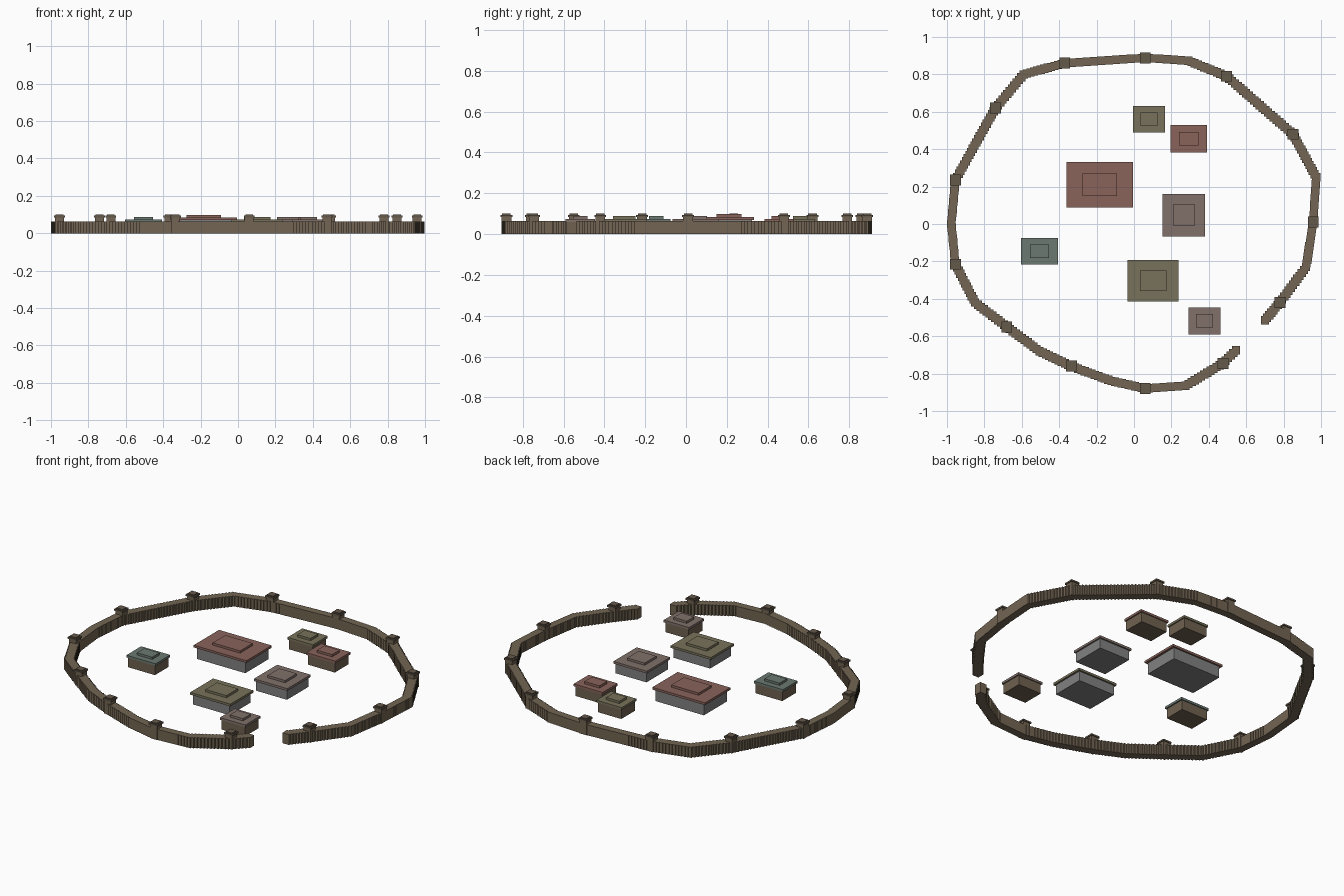
import bpy, bmesh, math
from mathutils import Vector, Matrix

if "Cube" in bpy.data.objects:
    bpy.data.objects.remove(bpy.data.objects["Cube"])


def material(name, rgb):
    m = bpy.data.materials.new(name)
    m.diffuse_color = (*rgb, 1)
    m.use_nodes = True
    m.node_tree.nodes["Principled BSDF"].inputs["Base Color"].default_value = m.diffuse_color
    return m


def boxes(name, items, mat):
    """One object from axis-aligned boxes (cx, cy, width, depth, z0, z1)."""
    bm = bmesh.new()
    for cx, cy, w, d, z0, z1 in items:
        mtx = Matrix.Translation((cx, cy, (z0 + z1) / 2)) @ Matrix.Diagonal((w, d, z1 - z0, 1))
        bmesh.ops.create_cube(bm, size=1, matrix=mtx)
    me = bpy.data.meshes.new(name)
    bm.to_mesh(me)
    bm.free()
    me.materials.append(mat)
    ob = bpy.data.objects.new(name, me)
    bpy.context.collection.objects.link(ob)
    return ob


timber = material("timber", (0.17, 0.13, 0.085))
dark_timber = material("dark_timber", (0.13, 0.10, 0.07))
stone = material("stone", (0.22, 0.22, 0.22))
plank = material("plank", (0.16, 0.12, 0.08))
roofs = {
    "red": material("red_roof", (0.25, 0.125, 0.105)),
    "olive": material("olive_roof", (0.19, 0.17, 0.105)),
    "mauve": material("mauve_roof", (0.22, 0.165, 0.145)),
    "teal": material("teal_roof", (0.15, 0.19, 0.165)),
}

# palisade path from one gate end to the other; third value marks a tower
path = [
    (0.70, -0.515, 0), (0.78, -0.42, 1), (0.92, -0.23, 0), (0.958, 0.01, 1),
    (0.974, 0.25, 0), (0.85, 0.48, 1), (0.495, 0.79, 1), (0.29, 0.873, 0),
    (0.06, 0.888, 1), (-0.37, 0.86, 1), (-0.59, 0.80, 0), (-0.74, 0.62, 1),
    (-0.955, 0.235, 1), (-0.977, 0.0, 0), (-0.955, -0.215, 1), (-0.85, -0.42, 0),
    (-0.68, -0.55, 1), (-0.505, -0.68, 0), (-0.335, -0.76, 1), (-0.12, -0.84, 0),
    (0.06, -0.88, 1), (0.275, -0.865, 0), (0.475, -0.745, 1), (0.545, -0.675, 0),
]

# palisade made of closely spaced square posts
posts = []
for a, b in zip(path, path[1:]):
    p, q = Vector(a[:2]), Vector(b[:2])
    n = max(1, math.ceil((q - p).length / 0.02))
    for i in range(n):
        c = p.lerp(q, i / n)
        posts.append((c.x, c.y, 0.044, 0.044, 0, 0.064))
posts.append((*path[-1][:2], 0.044, 0.044, 0, 0.064))
boxes("palisade_wall", posts, timber)

# watch towers with a wider cap and small lid
towers = [p[:2] for p in path if p[2]]
boxes("tower_shafts", [(x, y, 0.048, 0.048, 0, 0.084) for x, y in towers], timber)
boxes("tower_caps", [(x, y, 0.058, 0.058, 0.084, 0.094) for x, y in towers], dark_timber)
boxes("tower_lids", [(x, y, 0.042, 0.042, 0.094, 0.1) for x, y in towers], dark_timber)

# buildings: name, centre, roof size, body height, body and roof material
buildings = [
    ("great_hall", -0.183, 0.21, 0.357, 0.245, 0.07, stone, "red"),
    ("east_hall", 0.267, 0.047, 0.227, 0.225, 0.06, stone, "mauve"),
    ("south_hall", 0.102, -0.303, 0.272, 0.222, 0.06, stone, "olive"),
    ("north_hut", 0.08, 0.56, 0.172, 0.143, 0.06, plank, "olive"),
    ("north_east_hut", 0.293, 0.456, 0.197, 0.145, 0.06, plank, "red"),
    ("west_hut", -0.506, -0.146, 0.197, 0.142, 0.06, plank, "teal"),
    ("gate_hut", 0.377, -0.518, 0.172, 0.145, 0.06, plank, "mauve"),
]
for name, x, y, w, d, h, body, roof in buildings:
    boxes(name + "_body", [(x, y, w * 0.92, d * 0.92, 0, h)], body)
    boxes(name + "_roof", [(x, y, w, d, h, h + 0.014)], roofs[roof])
    boxes(name + "_roof_top", [(x, y, w * 0.52, d * 0.5, h + 0.014, h + 0.028)], roofs[roof])
